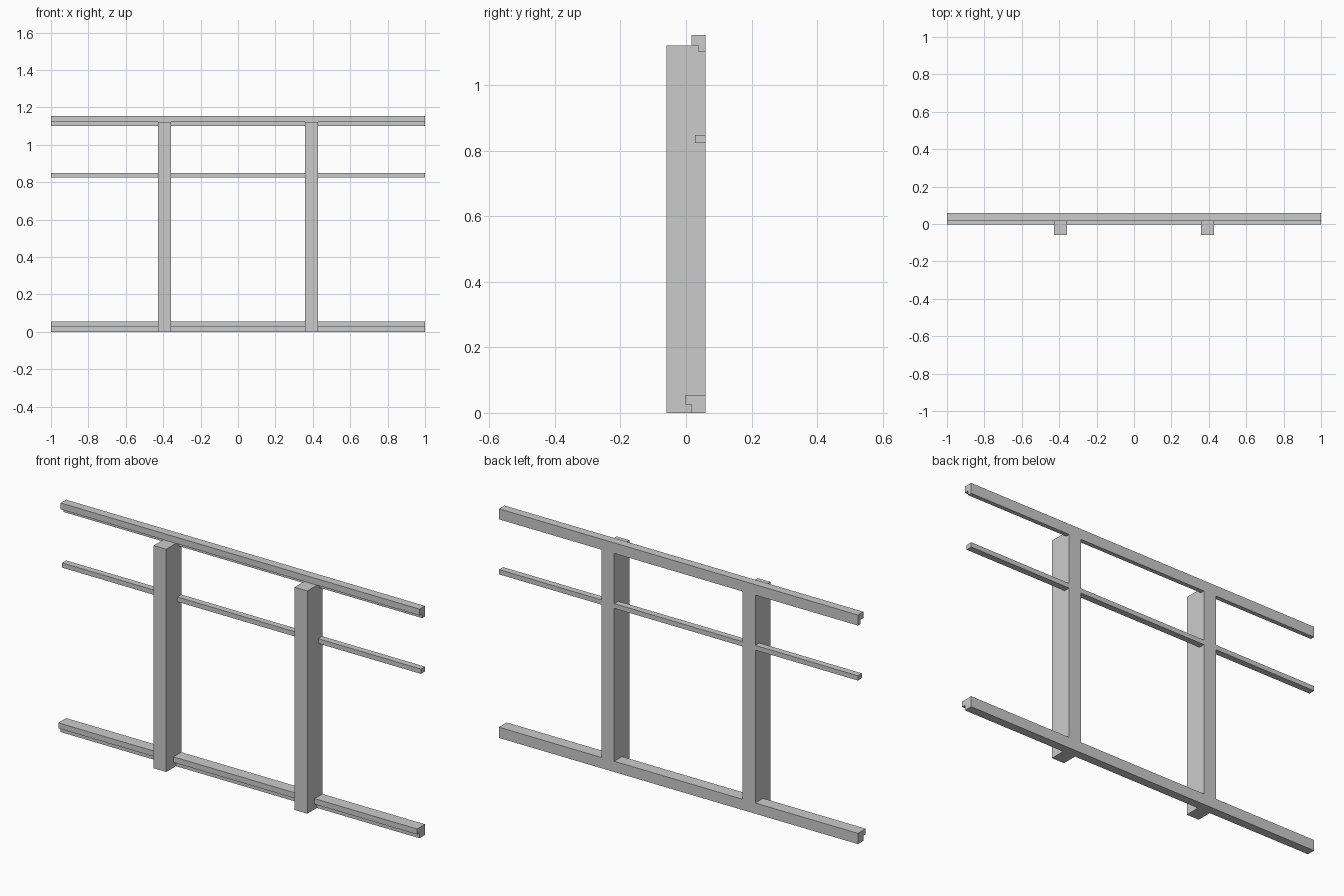
import bpy, bmesh

if "Cube" in bpy.data.objects:
    bpy.data.objects.remove(bpy.data.objects["Cube"])

LENGTH = 2.0
POST_X, POST_W = 0.393, 0.07
BACK = 0.06


def extrude_profile(name, profile, x0, x1):
    """Solid made by sweeping a (y, z) outline along x."""
    bm = bmesh.new()
    face = bm.faces.new([bm.verts.new((x0, y, z)) for y, z in profile])
    new = bmesh.ops.extrude_face_region(bm, geom=[face])["geom"]
    verts = [g for g in new if isinstance(g, bmesh.types.BMVert)]
    bmesh.ops.translate(bm, verts=verts, vec=(x1 - x0, 0, 0))
    bmesh.ops.recalc_face_normals(bm, faces=bm.faces)
    mesh = bpy.data.meshes.new(name)
    bm.to_mesh(mesh)
    bm.free()
    obj = bpy.data.objects.new(name, mesh)
    bpy.context.collection.objects.link(obj)
    return obj


# Rail cross-sections, stepped on the front side
top = [(0.017, 1.122), (0.038, 1.122), (0.038, 1.101), (BACK, 1.101),
       (BACK, 1.154), (0.017, 1.154)]
middle = [(0.028, 0.824), (BACK, 0.824), (BACK, 0.848), (0.028, 0.848)]
bottom = [(0.017, 0), (BACK, 0), (BACK, 0.054), (-0.002, 0.054),
          (-0.002, 0.026), (0.017, 0.026)]

for name, profile in (("top_rail", top), ("middle_rail", middle),
                      ("bottom_rail", bottom)):
    extrude_profile(name, profile, -LENGTH / 2, LENGTH / 2)

# Posts, notched at the back so the rails sit flush
post = [(-BACK, 0), (0.017, 0), (0.017, 0.026), (-0.002, 0.026),
        (-0.002, 0.054), (BACK, 0.054),
        (BACK, 0.824), (0.028, 0.824), (0.028, 0.848), (BACK, 0.848),
        (BACK, 1.101), (0.038, 1.101), (0.038, 1.122), (-BACK, 1.122)]
for side, s in (("left", -1), ("right", 1)):
    x = s * POST_X
    extrude_profile(side + "_post", post, x - POST_W / 2, x + POST_W / 2)
